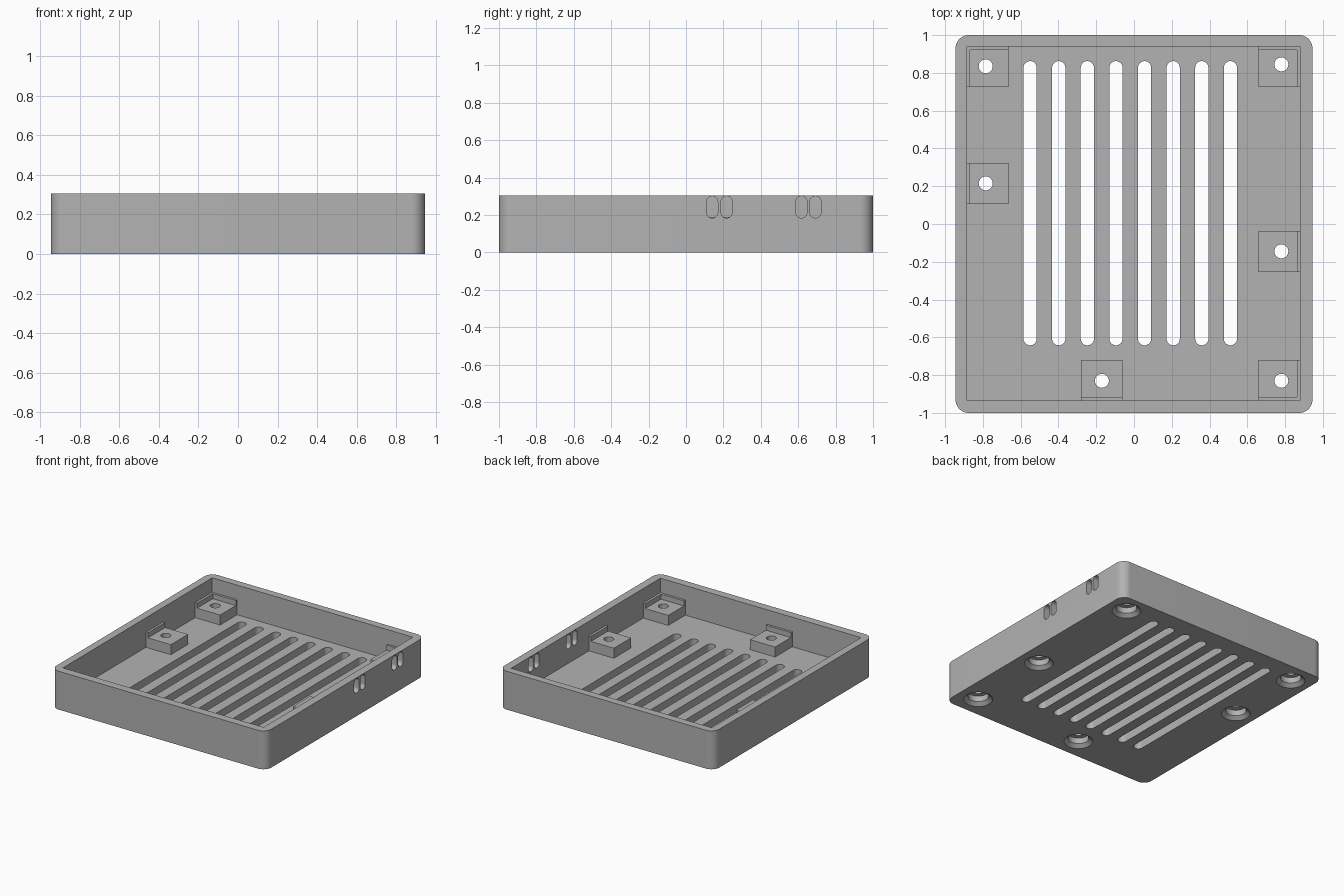
import bpy, bmesh, math

if "Cube" in bpy.data.objects:
    bpy.data.objects.remove(bpy.data.objects["Cube"])

grey = bpy.data.materials.new("plain grey")
grey.diffuse_color = (0.45, 0.45, 0.45, 1)
grey.use_nodes = True
grey.node_tree.nodes["Principled BSDF"].inputs["Base Color"].default_value = grey.diffuse_color

HEIGHT, FLOOR = 0.305, 0.07
X0, X1, Y0, Y1 = -0.885, 0.88, -0.935, 0.94   # inner wall faces


def make(name, bm):
    bmesh.ops.recalc_face_normals(bm, faces=bm.faces)
    me = bpy.data.meshes.new(name)
    bm.to_mesh(me)
    bm.free()
    me.materials.append(grey)
    ob = bpy.data.objects.new(name, me)
    bpy.context.collection.objects.link(ob)
    return ob


def rounded(cx, cy, w, h, r, n):
    """Outline of a rounded rectangle; a full radius gives a slot."""
    pts = []
    for k, (sx, sy) in enumerate([(1, 1), (-1, 1), (-1, -1), (1, -1)]):
        for i in range(n + 1):
            a = math.pi / 2 * (k + i / n)
            pts.append((cx + sx * (w / 2 - r) + r * math.cos(a),
                        cy + sy * (h / 2 - r) + r * math.sin(a)))
    return pts


def prism(bm, pts, a, b, axis="z"):
    def at(p, t):
        return (p[0], p[1], t) if axis == "z" else (t, p[0], p[1])
    low = [bm.verts.new(at(p, a)) for p in pts]
    top = [bm.verts.new(at(p, b)) for p in pts]
    bm.faces.new(low[::-1])
    bm.faces.new(top)
    for i in range(len(pts)):
        j = (i + 1) % len(pts)
        bm.faces.new((low[i], low[j], top[j], top[i]))
    bmesh.ops.remove_doubles(bm, verts=low + top, dist=1e-5)


def box(name, x0, x1, y0, y1, z0, z1):
    bm = bmesh.new()
    prism(bm, [(x0, y0), (x1, y0), (x1, y1), (x0, y1)], z0, z1)
    return make(name, bm)


def revolve(bm, cx, cy, profile, n=32):
    rings = [[bm.verts.new((cx + r * math.cos(2 * math.pi * i / n),
                            cy + r * math.sin(2 * math.pi * i / n), z))
              for i in range(n)] for r, z in profile]
    bm.faces.new(rings[0][::-1])
    bm.faces.new(rings[-1])
    for a, b in zip(rings, rings[1:]):
        for i in range(n):
            j = (i + 1) % n
            bm.faces.new((a[i], a[j], b[j], b[i]))


def boolean(target, tool, operation):
    tool.hide_render = True
    mod = target.modifiers.new("cut", "BOOLEAN")
    mod.operation, mod.solver, mod.object = operation, "EXACT", tool
    bpy.context.view_layer.objects.active = target
    bpy.ops.object.modifier_apply(modifier=mod.name)
    bpy.data.objects.remove(tool)


# Tray shell with rounded outside corners and a square cavity
bm = bmesh.new()
prism(bm, rounded(0, 0, 1.89, 2.0, 0.07, 10), 0, HEIGHT)
tray = make("tray", bm)
boolean(tray, box("cavity", X0, X1, Y0, Y1, FLOOR, 0.5), "DIFFERENCE")

# Screw blocks: hole centre, then which walls they stand against
blocks = [(-0.785, 0.835, "LB"), (0.78, 0.845, "RB"), (-0.785, 0.215, "L"),
          (0.78, -0.145, "R"), (-0.17, -0.83, "F"), (0.78, -0.83, "RF")]
E, T, LIP = 0.02, 0.018, 0.19     # embed depth, lip thickness, lip height
for cx, cy, walls in blocks:
    x0, x1, y0, y1 = cx - 0.11, cx + 0.11, cy - 0.108, cy + 0.108
    if "L" in walls:
        x0, x1 = X0 - E, -0.665
    if "R" in walls:
        x0, x1 = 0.66, X1 + E
    if "F" in walls:
        y0, y1 = Y0 - E, -0.72
    if "B" in walls:
        y0, y1 = 0.725, Y1 + E
    boolean(tray, box("screw_block", x0, x1, y0, y1, FLOOR - E, 0.15), "UNION")
    for w in walls:
        lx0, lx1, ly0, ly1 = x0, x1, y0, y1
        if w == "L":
            lx1 = X0 + T
        elif w == "R":
            lx0 = X1 - T
        elif w == "F":
            ly1 = Y0 + T
        else:
            ly0 = Y1 - T
        boolean(tray, box("lip", lx0, lx1, ly0, ly1, FLOOR - E, LIP), "UNION")

# Vent slots, side wall slots and stepped screw holes
bm = bmesh.new()
for i in range(8):
    prism(bm, rounded(-0.55 + 0.1515 * i, 0.11, 0.07, 1.505, 0.035, 6), -0.1, 0.12)
for y in (0.14, 0.217, 0.617, 0.692):
    prism(bm, rounded(y, 0.242, 0.06, 0.117, 0.03, 6), 0.84, 1.0, "x")
for cx, cy, _ in blocks:
    revolve(bm, cx, cy, [(0.105, -0.05), (0.105, 0), (0.075, 0.025),
                         (0.075, 0.07), (0.037, 0.07), (0.037, 0.3)])
boolean(tray, make("openings", bm), "DIFFERENCE")

# Smooth the rounded corners and holes, keep the edges crisp
bpy.ops.object.select_all(action="DESELECT")
tray.select_set(True)
bpy.context.view_layer.objects.active = tray
bpy.ops.object.shade_smooth_by_angle(angle=math.radians(30))
